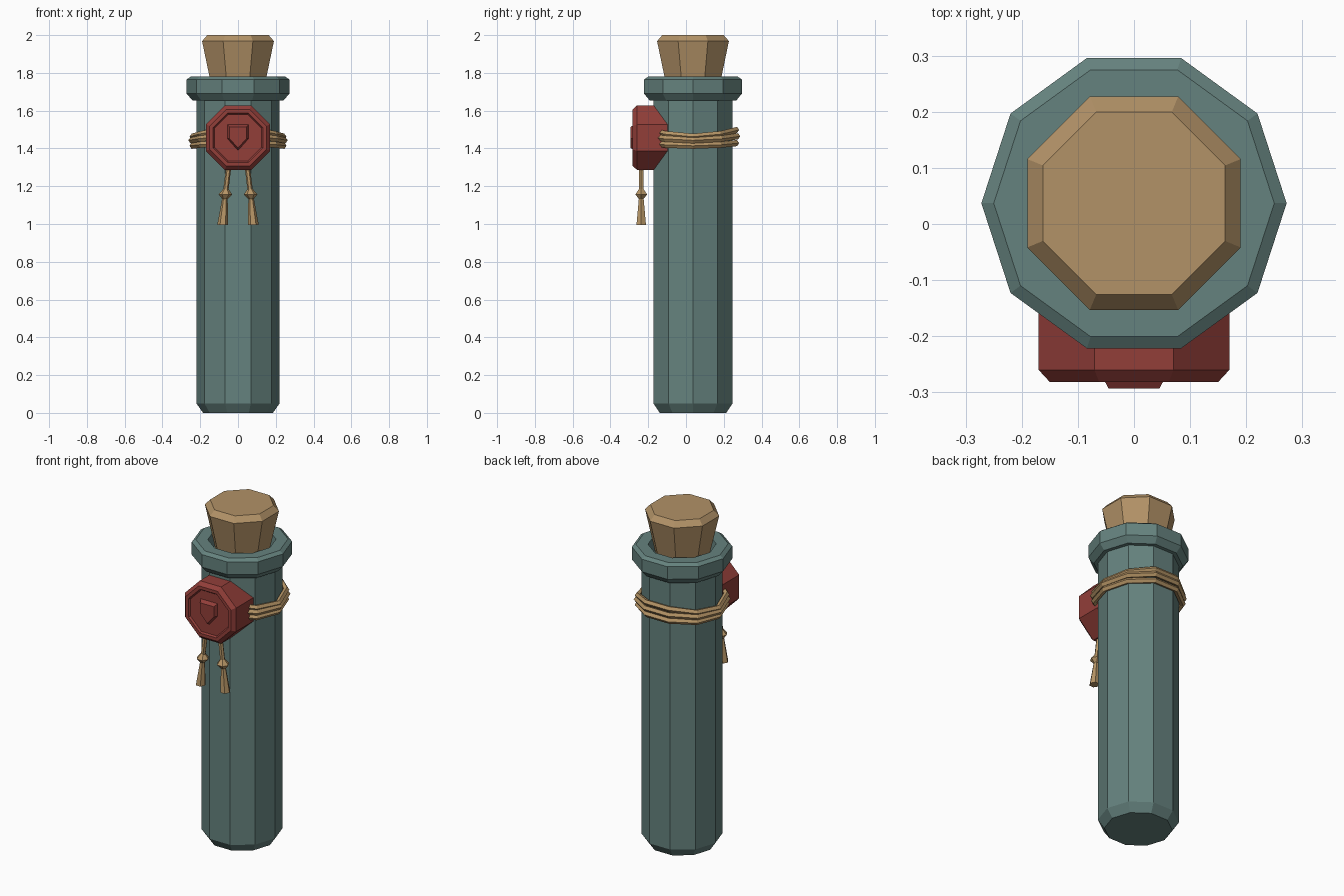
import bpy, bmesh
from math import pi, sin, cos
from mathutils import Vector

cube = bpy.data.objects.get("Cube")
if cube:
    bpy.data.objects.remove(cube)

AXIS_Y = 0.037  # centre line of the tube


def material(name, rgb):
    lin = [((c / 255 + 0.055) / 1.055) ** 2.4 for c in rgb] + [1]
    m = bpy.data.materials.new(name)
    m.use_nodes = True
    m.diffuse_color = lin
    bsdf = m.node_tree.nodes["Principled BSDF"]
    bsdf.inputs["Base Color"].default_value = lin
    bsdf.inputs["Roughness"].default_value = 0.8
    return m


TEAL = material("teal glass", (101, 130, 126))
CORK = material("cork brown", (178, 146, 103))
TWINE = material("twine tan", (182, 149, 102))
RED = material("wax red", (146, 62, 57))


def loft(name, rings, mat, closed=False):
    """Skin a list of equal-length point rings; cap the ends unless closed."""
    bm = bmesh.new()
    vr = [[bm.verts.new(p) for p in ring] for ring in rings]
    n = len(vr[0])
    pairs = list(zip(vr, vr[1:])) + ([(vr[-1], vr[0])] if closed else [])
    for a, b in pairs:
        for i in range(n):
            j = (i + 1) % n
            bm.faces.new((a[i], a[j], b[j], b[i]))
    if not closed:
        bm.faces.new(vr[0])
        bm.faces.new(vr[-1])
    bmesh.ops.recalc_face_normals(bm, faces=bm.faces)
    me = bpy.data.meshes.new(name)
    bm.to_mesh(me)
    bm.free()
    me.materials.append(mat)
    ob = bpy.data.objects.new(name, me)
    bpy.context.collection.objects.link(ob)
    return ob


def polygon(r, sides, turn=0.0):
    return [(r * cos(2 * pi * i / sides + turn), r * sin(2 * pi * i / sides + turn))
            for i in range(sides)]


def lathe(name, profile, sides, mat, turn=0.0):
    """Stack horizontal polygons from (radius, z) pairs."""
    return loft(name, [[(x, y + AXIS_Y, z) for x, y in polygon(r, sides, turn)]
                       for r, z in profile], mat)


# Ten-sided tube with a flared lip and a shallow mouth
lathe("tube", [(0.185, 0), (0.22, 0.05), (0.22, 1.655), (0.242, 1.655), (0.272, 1.69),
               (0.272, 1.765), (0.25, 1.78), (0.185, 1.78), (0.175, 1.7)], 10, TEAL)

# Tapered eight-sided stopper
lathe("cork", [(0.143, 1.69), (0.2057, 1.968), (0.176, 2.0)], 8, CORK, pi / 8)

# Three wavy turns of twine, dipping at the sides
for k, (z, wave, r) in enumerate([(1.422, 0.008, 0.240), (1.455, 0.012, 0.246),
                                  (1.482, 0.020, 0.240)]):
    rings = []
    for i in range(10):
        a = 2 * pi * i / 10
        mid = z - wave * cos(2 * a)
        rings.append([((r + u) * cos(a), (r + u) * sin(a) + AXIS_Y, mid + v)
                      for u, v in polygon(0.017, 5)])
    loft(f"twine_turn_{k + 1}", rings, TWINE, closed=True)

# Wax seal: octagon with a bevelled border and a sunken face
SEAL_Z = 1.457
loft("wax_seal", [[(x, y, z + SEAL_Z) for x, z in polygon(r, 8, pi / 8)]
                  for r, y in [(0.184, -0.09), (0.184, -0.26), (0.162, -0.282),
                               (0.142, -0.282), (0.134, -0.272)]], RED)

# Raised shield on the seal
shield = [(-0.06, 0.075), (0.06, 0.075), (0.06, -0.005), (0, -0.072), (-0.06, -0.005)]
loft("seal_shield", [[(x * s, y, z * s + SEAL_Z) for x, z in shield]
                     for s, y in [(1, -0.265), (0.76, -0.293)]], RED)


# Hanging cords, each with a knot and a flared tail
def strand(name, stations):
    loft(name, [[(x + u, -0.237 + v, z) for u, v in polygon(r, 6)]
                for x, z, r in stations], TWINE)


for side, s in (("left", 1), ("right", -1)):
    strand(side + "_cord", [(s * 0.046, 1.33, 0.014), (s * 0.066, 1.165, 0.014)])
    strand(side + "_knot", [(s * 0.064, 1.187, 0.012), (s * 0.067, 1.157, 0.036),
                            (s * 0.069, 1.13, 0.012)])
    strand(side + "_tail", [(s * 0.068, 1.15, 0.013), (s * 0.081, 0.995, 0.029)])
